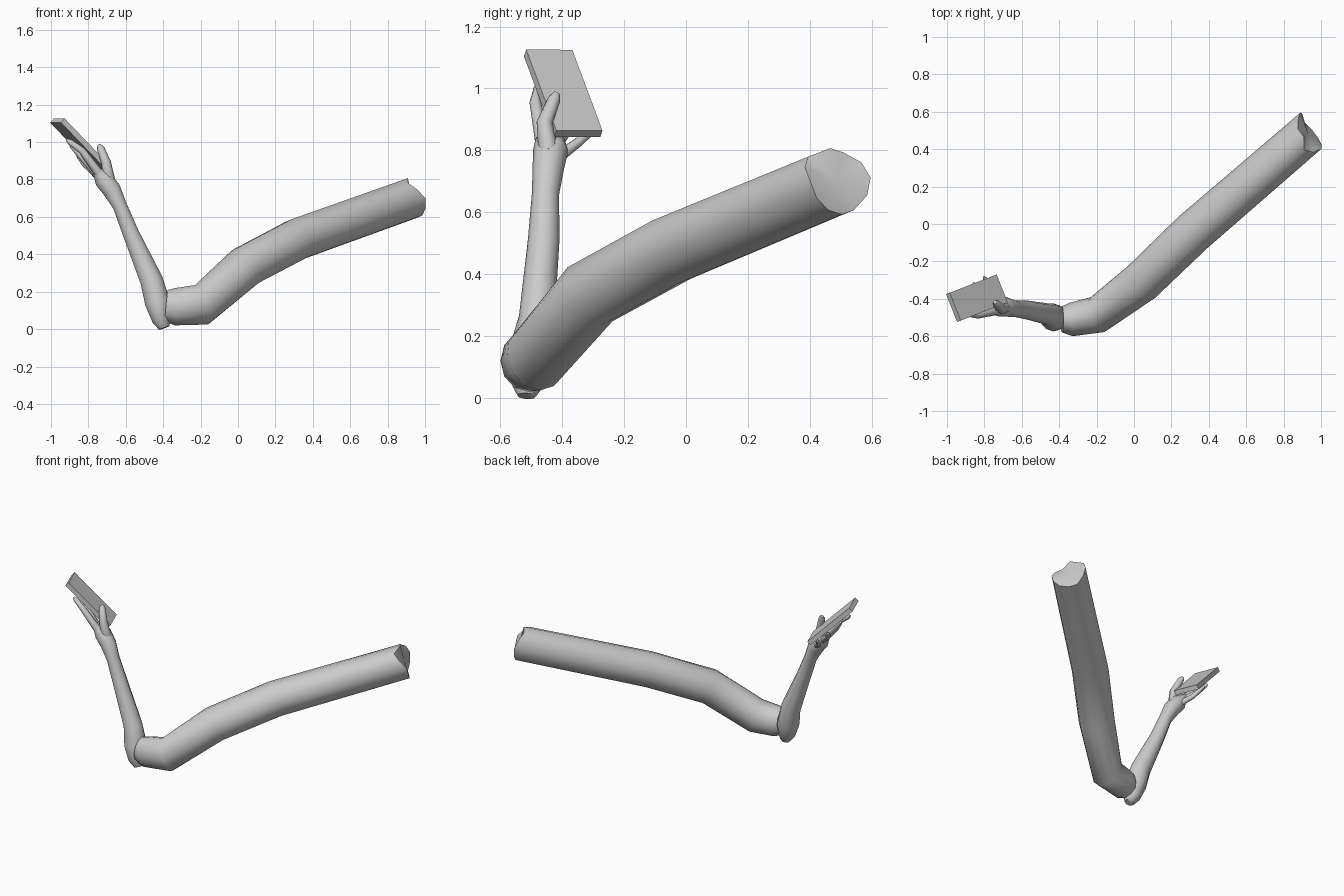
import bpy, bmesh, math
from mathutils import Vector, Matrix

if "Cube" in bpy.data.objects:
    bpy.data.objects.remove(bpy.data.objects["Cube"])


def loft(name, stations, up, sides=10, end_offsets=None):
    """Skin a tube through (centre, side radius, up radius) stations."""
    pts = [Vector(s[0]) for s in stations]
    up = Vector(up)
    bm = bmesh.new()
    rings = []
    for i, (c, ra, rb) in enumerate(stations):
        t = Vector()
        if i:
            t += (pts[i] - pts[i - 1]).normalized()
        if i < len(pts) - 1:
            t += (pts[i + 1] - pts[i]).normalized()
        t.normalize()
        side = t.cross(up).normalized()
        top = side.cross(t)
        ring = []
        for k in range(sides):
            a = 2 * math.pi * k / sides
            p = pts[i] + side * ra * math.cos(a) + top * rb * math.sin(a)
            if i == len(pts) - 1 and end_offsets:
                p += t * end_offsets.get(k, 0)
            ring.append(bm.verts.new(p))
        rings.append(ring)
    for r0, r1 in zip(rings, rings[1:]):
        for k in range(sides):
            j = (k + 1) % sides
            bm.faces.new((r0[k], r0[j], r1[j], r1[k]))
    for ring, c in ((rings[0], pts[0]), (rings[-1], pts[-1])):
        mid = bm.verts.new(c)
        for k in range(sides):
            bm.faces.new((ring[k], ring[(k + 1) % sides], mid))
    bmesh.ops.recalc_face_normals(bm, faces=bm.faces)
    me = bpy.data.meshes.new(name)
    bm.to_mesh(me)
    bm.free()
    for p in me.polygons:
        p.use_smooth = True
    ob = bpy.data.objects.new(name, me)
    bpy.context.collection.objects.link(ob)
    bpy.context.view_layer.objects.active = ob
    bpy.ops.object.select_all(action='DESELECT')
    ob.select_set(True)
    bpy.ops.object.shade_smooth_by_angle(angle=math.radians(60))
    return ob


# Upper arm sleeve, elbow to ragged shoulder end
loft("upper_arm_sleeve", [
    ((-0.385, -0.510, 0.125), 0.070, 0.085),
    ((-0.335, -0.510, 0.120), 0.090, 0.100),
    ((-0.195, -0.485, 0.130), 0.100, 0.112),
    ((0.040, -0.310, 0.335), 0.112, 0.114),
    ((0.315, -0.045, 0.480), 0.114, 0.114),
    ((0.930, 0.485, 0.700), 0.110, 0.111),
], (0, 0, 1), 12, {1: -0.03, 2: -0.05, 5: 0.03, 6: 0.045, 7: 0.03})

# Forearm with elbow tip, wrist and palm
loft("forearm", [
    ((-0.395, -0.515, 0.006), 0.030, 0.030),
    ((-0.410, -0.512, 0.050), 0.058, 0.052),
    ((-0.430, -0.500, 0.140), 0.075, 0.070),
    ((-0.462, -0.482, 0.260), 0.058, 0.064),
    ((-0.572, -0.460, 0.510), 0.051, 0.046),
    ((-0.632, -0.454, 0.660), 0.044, 0.040),
    ((-0.675, -0.445, 0.745), 0.051, 0.052),
    ((-0.720, -0.437, 0.800), 0.057, 0.052),
    ((-0.760, -0.442, 0.855), 0.042, 0.022),
], (1, 0, 0.4))

# Thumb and fingers: base, knuckle, tip and thickness
digits = {
    "thumb": [(-0.690, -0.445, 0.800), (-0.705, -0.457, 0.890), (-0.742, -0.418, 0.985), 0.026],
    "index_finger": [(-0.745, -0.465, 0.835), (-0.835, -0.487, 0.955), (-0.915, -0.475, 1.012), 0.019],
    "middle_finger": [(-0.750, -0.445, 0.830), (-0.840, -0.435, 0.928), (-0.897, -0.400, 0.992), 0.019],
    "ring_finger": [(-0.740, -0.425, 0.815), (-0.815, -0.375, 0.880), (-0.858, -0.318, 0.935), 0.018],
    "little_finger": [(-0.710, -0.410, 0.780), (-0.765, -0.350, 0.825), (-0.803, -0.282, 0.883), 0.016],
}
for name, (a, b, c, r) in digits.items():
    a, b, c = Vector(a), Vector(b), Vector(c)
    loft(name, [(a, r * 1.25, r * 1.25), (b, r, r), (b.lerp(c, 0.8), r * 0.8, r * 0.8),
                (c, r * 0.4, r * 0.4)], (1, 0, 0.4), 8)

# Flat handheld slab
long_axis = Vector((0.25, 0.097, -0.26)).normalized()
short_axis = Vector((0.06, -0.152, 0)).normalized()
normal = short_axis.cross(long_axis).normalized()
short_axis = long_axis.cross(normal)
bpy.ops.mesh.primitive_cube_add(size=1)
slab = bpy.context.object
slab.name = "handheld_slab"
rot = Matrix((long_axis, short_axis, normal)).transposed()
slab.matrix_world = (Matrix.Translation((-0.840, -0.397, 0.984)) @ rot.to_4x4()
                     @ Matrix.Diagonal((0.375, 0.160, 0.030, 1)))
